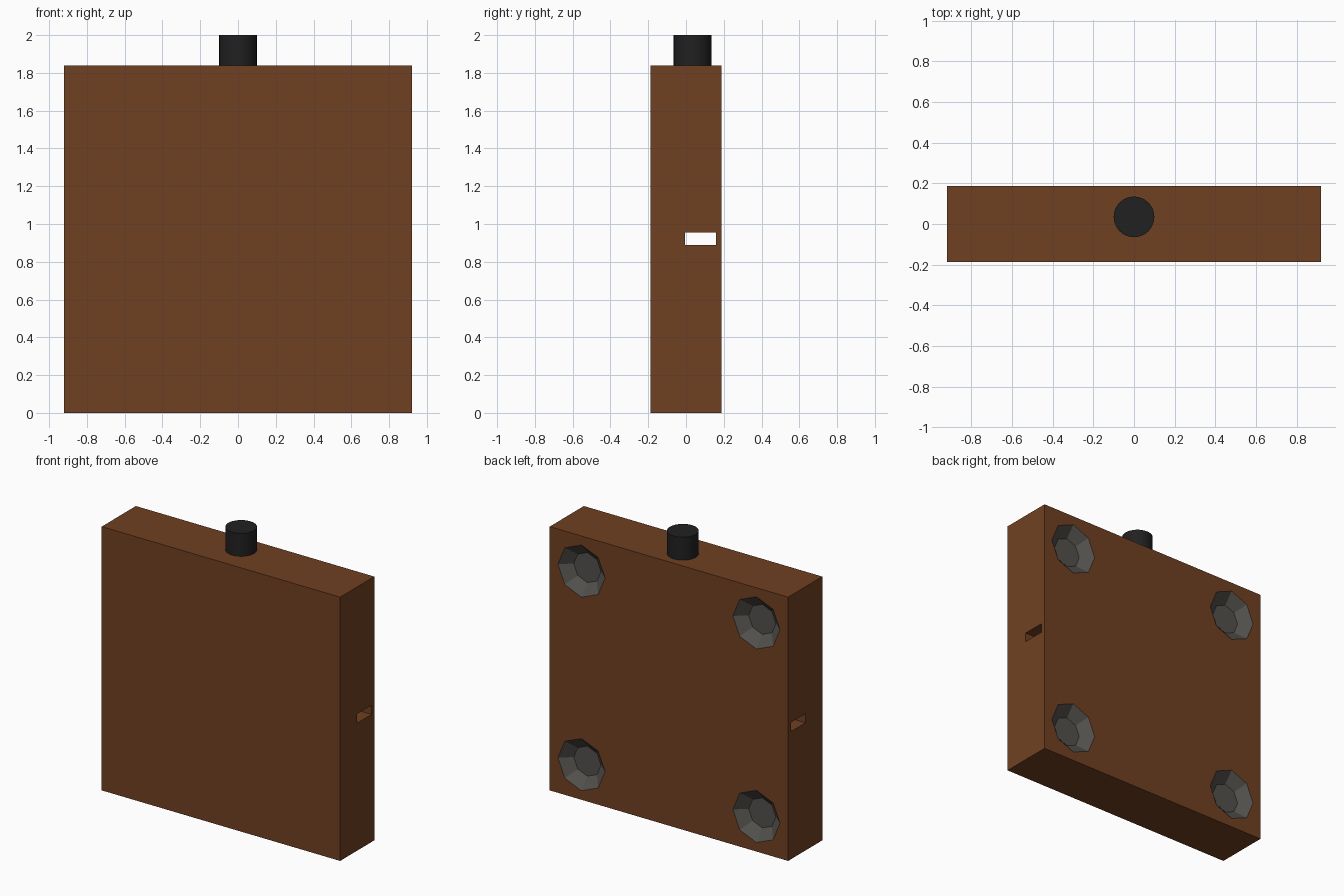
import bpy, bmesh, math
from mathutils import Matrix

if "Cube" in bpy.data.objects:
    bpy.data.objects.remove(bpy.data.objects["Cube"])

W, D, H = 0.92, 0.188, 1.84            # half width, half depth, height
RX, RZ = 0.675, (0.245, 1.595)         # recess centres on the back
R_OUT, R_IN, DEPTH = 0.182, 0.105, 0.065


def material(name, rgb):
    m = bpy.data.materials.new(name)
    m.diffuse_color = (*rgb, 1.0)
    m.use_nodes = True
    m.node_tree.nodes["Principled BSDF"].inputs["Base Color"].default_value = m.diffuse_color
    return m


def make(name, bm, *mats):
    me = bpy.data.meshes.new(name)
    bm.to_mesh(me)
    bm.free()
    ob = bpy.data.objects.new(name, me)
    bpy.context.collection.objects.link(ob)
    for m in mats:
        me.materials.append(m)
    return ob


def box(name, lo, hi, *mats):
    bm = bmesh.new()
    size = [b - a for a, b in zip(lo, hi)]
    mid = [(a + b) / 2 for a, b in zip(lo, hi)]
    bmesh.ops.create_cube(bm, size=1, matrix=Matrix.Translation(mid) @ Matrix.Diagonal((*size, 1)))
    return make(name, bm, *mats)


brown = material("brown", (0.162, 0.051, 0.016))
grey = material("warm grey", (0.085, 0.081, 0.074))
black = material("black", (0.0148, 0.0148, 0.0148))

# Slab body
body = box("body", (-W, -D, 0), (W, D, H), brown, grey)

# Slot running right through from side to side
slot = box("slot_cutter", (-1.1, -0.004, 0.89), (1.1, 0.158, 0.954))

# Four tapered octagonal recesses in the back
over = 0.02                            # cutter runs past the surface on the same slope
bm = bmesh.new()
for x in (-RX, RX):
    for z in RZ:
        place = Matrix.Translation((x, D + (over - DEPTH) / 2, z)) @ Matrix.Rotation(-math.pi / 2, 4, 'X')
        bmesh.ops.create_cone(bm, cap_ends=True, segments=8, radius1=R_IN,
                              radius2=R_OUT + over * (R_OUT - R_IN) / DEPTH,
                              depth=DEPTH + over, matrix=place)
recess = make("recess_cutter", bm)

for cutter in (slot, recess):
    cutter.hide_render = True
    mod = body.modifiers.new(cutter.name, 'BOOLEAN')
    mod.operation, mod.solver, mod.object = 'DIFFERENCE', 'EXACT', cutter

bpy.context.view_layer.update()
cut = bpy.data.meshes.new_from_object(body.evaluated_get(bpy.context.evaluated_depsgraph_get()))
body.modifiers.clear()
body.data = cut
cut.materials.clear()
for m in (brown, grey):
    cut.materials.append(m)
for cutter in (slot, recess):
    bpy.data.objects.remove(cutter)

# Recess walls and floors are grey
for p in cut.polygons:
    c = p.center
    near = min(math.hypot(abs(c.x) - RX, c.z - z) for z in RZ) < 0.19
    p.material_index = int(near and 0.1 < c.y < D - 0.005)

# Round button on top
bm = bmesh.new()
bmesh.ops.create_cone(bm, cap_ends=True, segments=32, radius1=0.1, radius2=0.1,
                      depth=2 - H, matrix=Matrix.Translation((0, 0.035, (2 + H) / 2)))
button = make("top_button", bm, black)
bpy.context.view_layer.objects.active = button
button.select_set(True)
bpy.ops.object.shade_smooth_by_angle(angle=math.radians(30))
